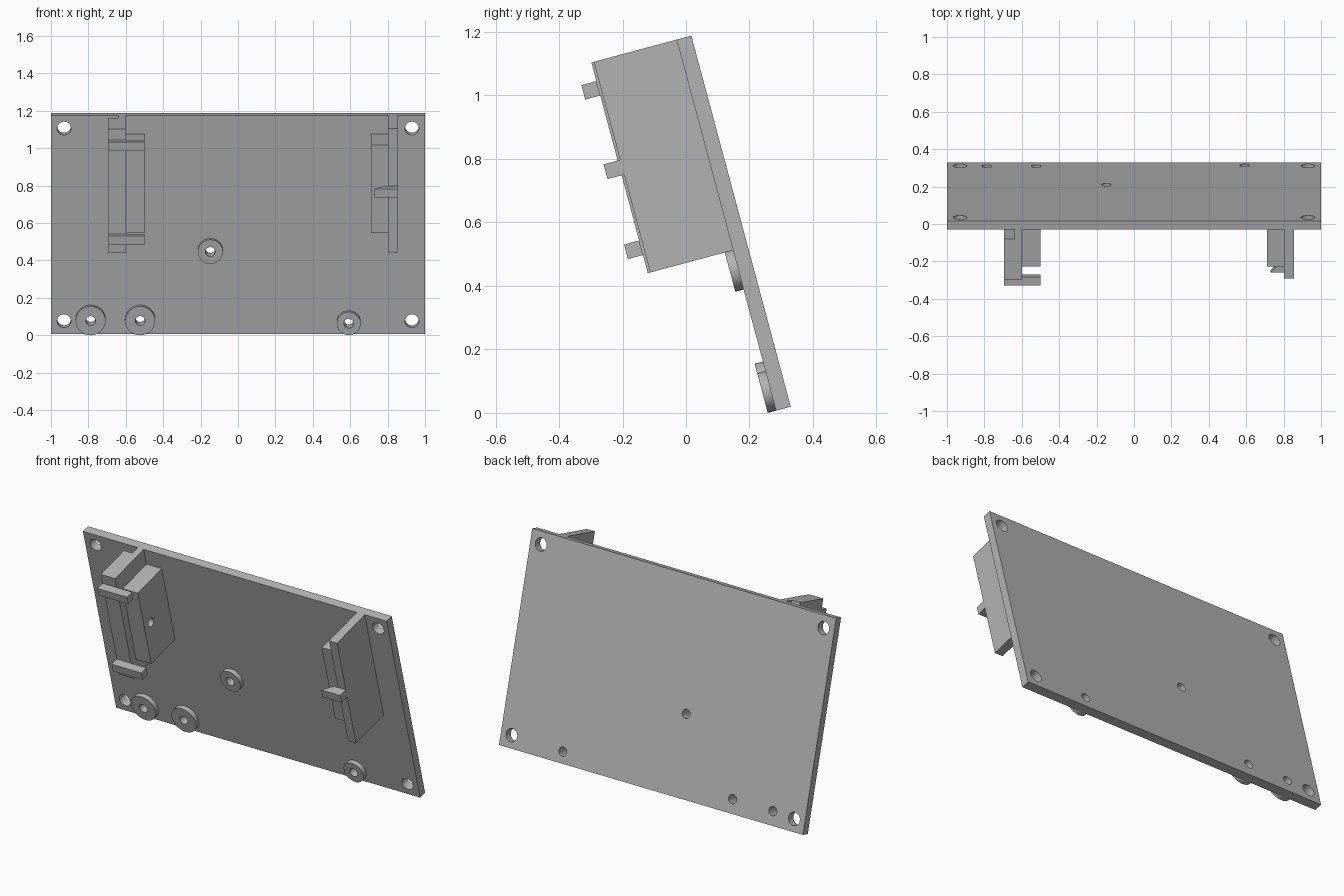
import bpy, bmesh
from math import radians
from mathutils import Matrix

if "Cube" in bpy.data.objects:
    bpy.data.objects.remove(bpy.data.objects["Cube"], do_unlink=True)

grey = bpy.data.materials.new("plain grey")
grey.use_nodes = True
colour = (0.45, 0.45, 0.45, 1)
grey.diffuse_color = colour
grey.node_tree.nodes["Principled BSDF"].inputs["Base Color"].default_value = colour

# Everything is laid out on an upright panel (n = distance forward of its back,
# u = distance up it), then leaned back.
LEAN = Matrix.Translation((0, 0.33, 0.0195)) @ Matrix.Rotation(radians(15), 4, "X")
HEIGHT, THICK, BOSS_FRONT = 1.21, 0.048, 0.075


def finish(name, bm):
    bmesh.ops.recalc_face_normals(bm, faces=bm.faces)
    bm.transform(LEAN)
    mesh = bpy.data.meshes.new(name)
    bm.to_mesh(mesh)
    bm.free()
    mesh.materials.append(grey)
    obj = bpy.data.objects.new(name, mesh)
    bpy.context.collection.objects.link(obj)
    return obj


def prism(name, outline, u0, u1):
    """Extrude an (x, n) outline up the panel."""
    bm = bmesh.new()
    face = bm.faces.new([bm.verts.new((x, -n, u0)) for x, n in outline])
    top = bmesh.ops.extrude_face_region(bm, geom=[face])["geom"]
    bmesh.ops.translate(bm, vec=(0, 0, u1 - u0),
                        verts=[v for v in top if isinstance(v, bmesh.types.BMVert)])
    return finish(name, bm)


def box(name, x0, x1, n0, n1, u0, u1):
    return prism(name, [(x0, n0), (x1, n0), (x1, n1), (x0, n1)], u0, u1)


def cylinder(name, centre, radius, length, axis="X"):
    bm = bmesh.new()
    turn = Matrix.Rotation(radians(90), 4, axis)
    bmesh.ops.create_cone(bm, cap_ends=True, segments=40, radius1=radius, radius2=radius,
                          depth=length, matrix=Matrix.Translation(centre) @ turn)
    return finish(name, bm)


def cut(obj, cutters):
    for cutter in cutters:
        cutter.hide_render = True
        mod = obj.modifiers.new("hole", "BOOLEAN")
        mod.operation, mod.solver, mod.object = "DIFFERENCE", "EXACT", cutter
    graph = bpy.context.evaluated_depsgraph_get()
    result = bpy.data.meshes.new_from_object(obj.evaluated_get(graph))
    obj.modifiers.clear()
    obj.data = result
    for cutter in cutters:
        bpy.data.objects.remove(cutter, do_unlink=True)


def smooth(obj):
    bpy.ops.object.select_all(action="DESELECT")
    obj.select_set(True)
    bpy.context.view_layer.objects.active = obj
    bpy.ops.object.shade_smooth_by_angle(angle=radians(30))


# Back panel with corner holes and screw bosses
panel = box("panel", -1, 1, 0, THICK, 0, HEIGHT)
panel_cutters = [cylinder("corner_hole", (x, 0, u), 0.037, 0.4)
                 for x in (-0.93, 0.93) for u in (0.072, HEIGHT - 0.072)]
bosses = [("outer_boss", -0.788, 0.08, 0.08), ("inner_boss", -0.523, 0.08, 0.08),
          ("left_boss", 0.592, 0.065, 0.064), ("middle_boss", -0.148, 0.462, 0.067)]
for name, x, u, radius in bosses:
    depth = BOSS_FRONT - THICK
    boss = cylinder(name, (x, -(THICK + depth / 2), u), radius, depth)
    cut(boss, [cylinder("bore", (x, 0, u), 0.026, 0.4)])
    smooth(boss)
    panel_cutters.append(cylinder("bore", (x, 0, u), 0.026, 0.4))
cut(panel, panel_cutters)
smooth(panel)

# Tall side walls, the right one with a slot along its foot
prism("right_wall", [(-0.695, 0.326), (-0.6, 0.326), (-0.6, THICK),
                     (-0.64, THICK), (-0.64, 0.1), (-0.695, 0.1)], 0.523, HEIGHT)
box("left_wall", 0.803, 0.855, THICK, 0.318, 0.523, HEIGHT)

# Inner blocks, the right one with a blind hole
right_block = box("right_block", -0.6, -0.5, THICK, 0.28, 0.622, 1.108)
cut(right_block, [cylinder("pin_hole", (-0.5, -0.218, 0.862), 0.025, 0.15, "Y")])
smooth(right_block)
box("left_block", 0.71, 0.803, THICK, 0.28, 0.622, 1.108)

# Retaining clips on the front of the walls
for name, low in (("upper_clip", 1.102), ("lower_clip", 0.582)):
    box(name, -0.695, -0.5, 0.326, 0.375, low, low + 0.047)
prism("left_clip", [(0.73, 0.372), (0.855, 0.372), (0.855, 0.318), (0.775, 0.318)],
      0.842, 0.89)
